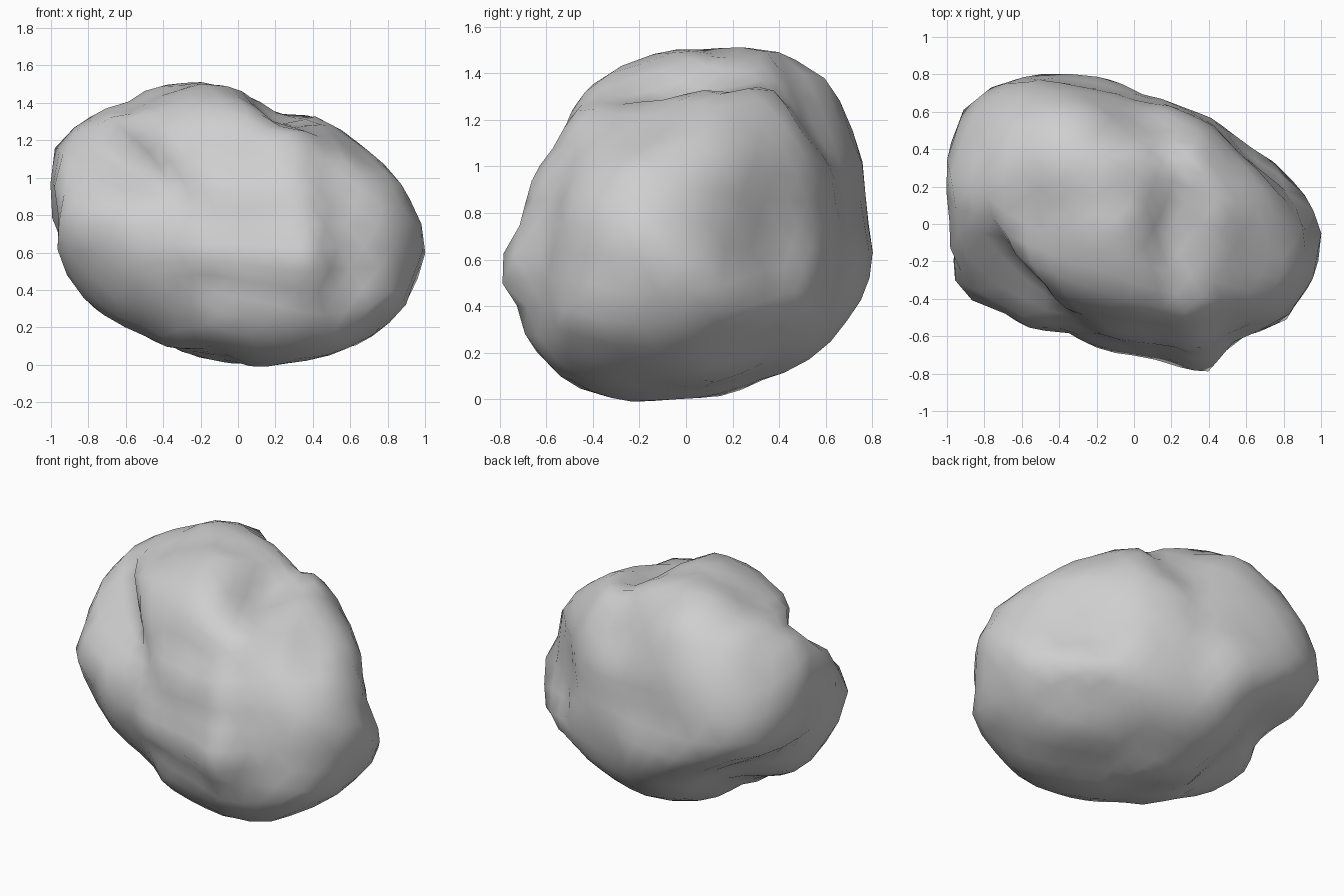
import bpy
import bmesh
import math
from mathutils import Vector, noise

cube = bpy.data.objects.get("Cube")
if cube:
    bpy.data.objects.remove(cube, do_unlink=True)

CENTRE = Vector((0, 0, 0.75))

# Outlines of the boulder, in hundredths
FRONT = [(-100, 85), (-98, 115), (-80, 132), (-60, 141), (-40, 150), (5, 145),
         (20, 134), (45, 132), (62, 120), (80, 105), (96, 82), (100, 60),
         (92, 35), (82, 23), (40, 3), (22, 0), (-10, 2), (-30, 7), (-55, 18),
         (-80, 33), (-95, 54), (-98, 72)]
SIDE = [(-80, 52), (-69, 84), (-65, 97), (-55, 110), (-40, 136), (-22, 146),
        (10, 149), (38, 150), (60, 138), (73, 112), (77, 85), (80, 56),
        (71, 35), (57, 20), (32, 9), (-3, 1), (-28, 0), (-40, 2), (-58, 12),
        (-69, 27), (-70, 37)]
TOP = [(-99, 35), (-92, 60), (-68, 78), (-40, 80), (5, 69), (25, 63), (58, 44),
       (80, 28), (92, 14), (100, -12), (92, -35), (75, -58), (53, -63),
       (40, -78), (33, -80), (20, -73), (0, -70), (-35, -58), (-46, -60),
       (-70, -47), (-93, -37), (-98, 0)]
FRONT_CORNER = [(-97, 13), (-91, 28), (-81, 55), (-65, 74), (-45, 83), (-11, 91),
                (-1, 91), (14, 82), (31, 66), (37, 66), (51, 53), (61, 40),
                (68, 24), (74, -4), (76, -22), (84, -30), (79, -52), (62, -71),
                (18, -86), (-5, -84), (-16, -79), (-54, -51), (-84, -19), (-91, -5)]
BACK_CORNER = [(-84, 6), (-75, 11), (-77, 30), (-63, 49), (-50, 56), (-14, 62),
               (3, 69), (18, 71), (32, 65), (50, 55), (61, 41), (57, 32),
               (69, 22), (80, 17), (96, -6), (88, -32), (72, -54), (34, -66),
               (3, -76), (-11, -76), (-48, -60), (-66, -43), (-80, -29), (-82, -10)]
LOWER_CORNER = [(-95, -31), (-92, -24), (-94, -6), (-88, 31), (-64, 50), (-46, 63),
                (-21, 71), (4, 73), (45, 72), (61, 69), (81, 56), (95, 39),
                (105, 19), (108, 5), (103, -9), (93, -22), (78, -32), (71, -52),
                (53, -68), (36, -72), (6, -77), (-10, -75), (-63, -66), (-85, -48)]


def cyclic(samples, angle):
    """Interpolate sorted (angle, value) samples around a full turn."""
    first, last = samples[0], samples[-1]
    ring = [(last[0] - math.tau, last[1])] + samples + [(first[0] + math.tau, first[1])]
    for (a, u), (b, v) in zip(ring, ring[1:]):
        if a <= angle <= b:
            return u + (v - u) * (angle - a) / max(b - a, 1e-6)
    return first[1]


def section(points, turn, tilt, base=0):
    """An outline on a plane: its right and up axes and polar radius samples."""
    turn, tilt = math.radians(turn), math.radians(tilt)
    right = Vector((math.cos(turn), math.sin(turn), 0))
    facing = Vector((math.sin(turn) * math.cos(tilt),
                     -math.cos(turn) * math.cos(tilt), math.sin(tilt)))
    polar = [(math.atan2(q - base, p), math.hypot(p, q - base) / 100)
             for p, q in points]
    return right, facing.cross(right), sorted(polar)


TURN, TILT = 35, 22
SECTIONS = [
    section(FRONT, 0, 0, 75),
    section(SIDE, 90, 0, 75),
    section(TOP, 0, 90),
    section(FRONT_CORNER, TURN, TILT),
    section(BACK_CORNER, 180 + TURN, TILT),
    section(LOWER_CORNER, 180 - TURN, -TILT),
]


def measure(co, sec):
    """Angle on the plane, projected length, and length relative to the outline."""
    right, up, samples = sec
    u, v = co.dot(right), co.dot(up)
    angle, length = math.atan2(v, u), math.hypot(u, v)
    return angle, length, length / cyclic(samples, angle)


# Hollows and bumps: position, width, depth (negative is a hollow)
DETAILS = [
    ((-0.75, -0.35, 1.15), 0.22, -0.07),   # lower shoulder beside the crown
    ((-0.42, -0.2, 1.38), 0.16, 0.03),     # rim of the crown
    ((0.82, 0.28, 0.48), 0.15, -0.05),     # cleft in the side
    ((0.42, -0.62, 0.42), 0.12, -0.04),    # front pit
    ((0.0, -0.65, 0.72), 0.16, -0.04),     # front hollow
    ((0.65, -0.45, 0.55), 0.15, -0.03),
    ((0.0, 0.65, 1.25), 0.14, -0.05),      # groove down the back
    ((-0.08, 0.68, 0.95), 0.14, -0.05),
    ((0.28, 0.58, 1.05), 0.15, 0.03),
]

# Rounded body that blends all the outlines
bm = bmesh.new()
bmesh.ops.create_icosphere(bm, subdivisions=4, radius=1)
POWER = 2.6
for v in bm.verts:
    d = v.co.normalized()
    spans = [measure(d, sec) for sec in SECTIONS]
    co = d * (sum(s ** POWER for _, s, _ in spans)
              / sum(a ** POWER for _, _, a in spans)) ** (1 / POWER)
    push = 0.035 * noise.noise(co * 2.6) + 0.025 * noise.noise(co * 6)
    for place, width, depth in DETAILS:
        gap = (co + CENTRE - Vector(place)).length
        push += depth * math.exp(-(gap / width) ** 2)
    v.co = co + d * push

# Draw the rim on each plane onto its outline
BINS = 36
for step in range(7):
    if step in (1, 3):
        bmesh.ops.smooth_vert(bm, verts=bm.verts, factor=0.4,
                              use_axis_x=True, use_axis_y=True, use_axis_z=True)
    for sec in reversed(SECTIONS):
        right, up, samples = sec
        reach = [0] * BINS
        data = []
        for v in bm.verts:
            angle, length, a = measure(v.co, sec)
            k = int((angle + math.pi) / math.tau * BINS) % BINS
            reach[k] = max(reach[k], a)
            data.append((v, angle, a))
        rim = [((k + 0.5) / BINS * math.tau - math.pi, m or 1)
               for k, m in enumerate(reach)]
        for v, angle, a in data:
            m = cyclic(rim, angle)
            change = (1 / m - 1) * min(a / m, 1) ** 5
            v.co += change * (right * v.co.dot(right) + up * v.co.dot(up))

bmesh.ops.translate(bm, verts=bm.verts, vec=CENTRE)
bmesh.ops.recalc_face_normals(bm, faces=bm.faces)
mesh = bpy.data.meshes.new("boulder")
bm.to_mesh(mesh)
bm.free()
boulder = bpy.data.objects.new("boulder", mesh)
bpy.context.collection.objects.link(boulder)

# Plain stone colour
stone = bpy.data.materials.new("stone_grey")
stone.use_nodes = True
grey = (0.62, 0.62, 0.62, 1)
stone.diffuse_color = grey
stone.node_tree.nodes["Principled BSDF"].inputs["Base Color"].default_value = grey
mesh.materials.append(stone)

bpy.ops.object.select_all(action='DESELECT')
boulder.select_set(True)
bpy.context.view_layer.objects.active = boulder
bpy.ops.object.shade_smooth_by_angle(angle=math.radians(60))
